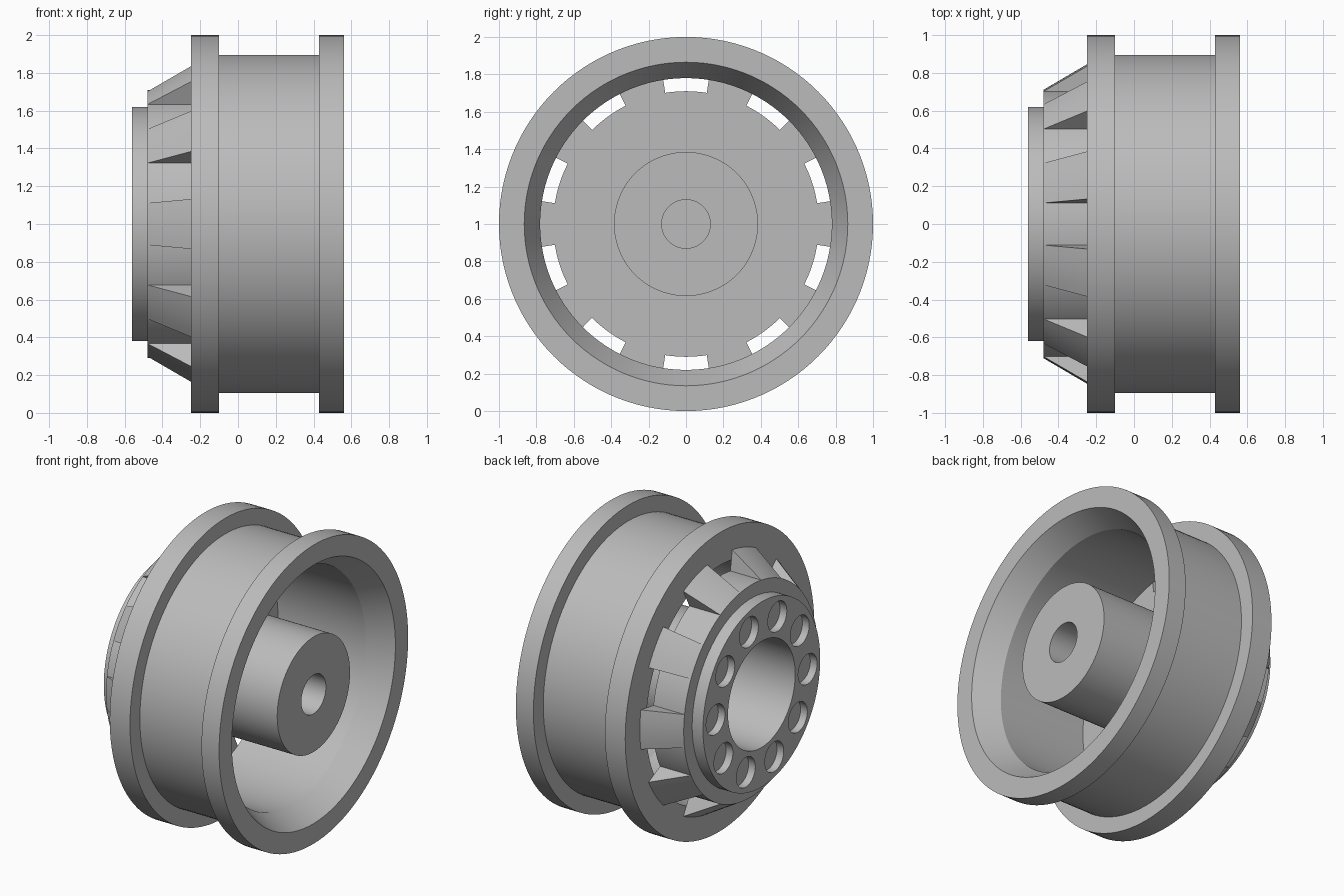
import bpy
import bmesh
from math import sin, cos, radians

if "Cube" in bpy.data.objects:
    bpy.data.objects.remove(bpy.data.objects["Cube"], do_unlink=True)

STEP = 3          # degrees per lathe segment
SPOKES = 10
AXLE_HEIGHT = 1.0

grey = bpy.data.materials.new("plain grey")
grey.use_nodes = True
grey.diffuse_color = (0.5, 0.5, 0.5, 1)
grey.node_tree.nodes["Principled BSDF"].inputs["Base Color"].default_value = (0.5, 0.5, 0.5, 1)


def polar(x, radius, degrees):
    """Point around the x axle, angle measured from straight up towards +y."""
    a = radians(degrees)
    return (x, radius * sin(a), AXLE_HEIGHT + radius * cos(a))


def sweep(bm, profile, start, end, closed):
    """Turn an (x, radius) profile around the axle from start to end degrees."""
    full = end - start == 360
    rings = [[bm.verts.new(polar(x, r, d)) for x, r in profile]
             for d in range(start, end + (0 if full else STEP), STEP)]
    pairs = list(zip(rings, rings[1:]))
    if full:
        pairs.append((rings[-1], rings[0]))
    n = len(profile)
    for a, b in pairs:
        for i in range(n if closed else n - 1):
            j = (i + 1) % n
            bm.faces.new((a[i], a[j], b[j], b[i]))
    if not full:
        bm.faces.new(rings[0])
        bm.faces.new(rings[-1])


def finish(bm, name):
    bmesh.ops.remove_doubles(bm, verts=bm.verts, dist=0.0001)
    bmesh.ops.recalc_face_normals(bm, faces=bm.faces)
    mesh = bpy.data.meshes.new(name)
    bm.to_mesh(mesh)
    bm.free()
    mesh.materials.append(grey)
    obj = bpy.data.objects.new(name, mesh)
    bpy.context.collection.objects.link(obj)
    return obj


def smooth(obj):
    bpy.ops.object.select_all(action='DESELECT')
    obj.select_set(True)
    bpy.context.view_layer.objects.active = obj
    bpy.ops.object.shade_smooth_by_angle(angle=radians(20))


# Rim: barrel between two flanges, chamfered mouth on the open side
bm = bmesh.new()
sweep(bm, [(-0.25, 0.78), (-0.25, 1), (-0.10, 1), (-0.10, 0.895), (0.43, 0.895),
           (0.43, 1), (0.56, 1), (0.56, 0.865), (0.40, 0.78)], 0, 360, True)
smooth(finish(bm, "rim"))

# Hub: outer cap with wide bore, drum, and inner boss with a blind axle hole
bm = bmesh.new()
sweep(bm, [(-0.12, 0), (-0.12, 0.355), (-0.56, 0.355), (-0.56, 0.62), (-0.48, 0.62),
           (-0.48, 0.71), (-0.25, 0.71), (-0.25, 0.385), (0.56, 0.385),
           (0.56, 0.13), (0.16, 0.13), (0.16, 0)], 0, 360, False)
hub = finish(bm, "hub")

# Round pockets sunk into the cap
bm = bmesh.new()
for k in range(SPOKES):
    _, cy, cz = polar(0, 0.487, 16 + k * 36)
    ring = [bm.verts.new((-0.51, cy + 0.1 * cos(radians(d)), cz + 0.1 * sin(radians(d))))
            for d in range(0, 360, 10)]
    base = bm.faces.new(ring)
    out = bmesh.ops.extrude_face_region(bm, geom=[base], use_keep_orig=True)["geom"]
    bmesh.ops.translate(bm, vec=(-0.1, 0, 0),
                        verts=[v for v in out if isinstance(v, bmesh.types.BMVert)])
cutter = finish(bm, "pocket_cutter")
cutter.hide_render = True

cut = hub.modifiers.new("pockets", 'BOOLEAN')
cut.operation = 'DIFFERENCE'
cut.solver = 'EXACT'
cut.object = cutter
bpy.context.view_layer.objects.active = hub
hub.select_set(True)
bpy.ops.object.modifier_apply(modifier=cut.name)
bpy.data.objects.remove(cutter, do_unlink=True)
smooth(hub)

# Spokes: sloping wedges joining the drum to the rim
for k in range(SPOKES):
    bm = bmesh.new()
    sweep(bm, [(-0.48, 0.71), (-0.25, 0.845), (-0.25, 0.71)],
          k * 36 + 9, k * 36 + 27, True)
    smooth(finish(bm, f"spoke_{k + 1}"))
